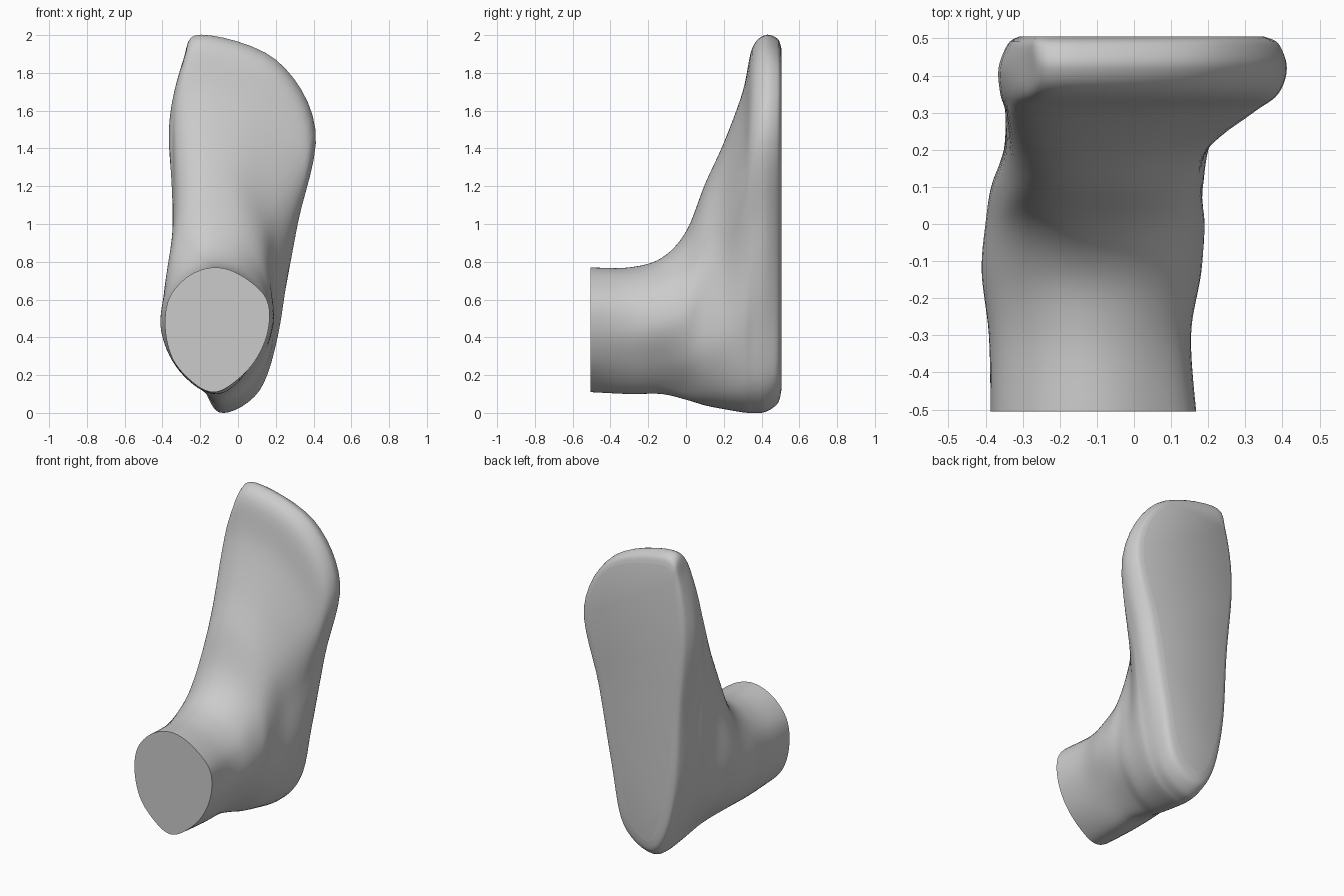
import bpy, bmesh, math

if "Cube" in bpy.data.objects:
    bpy.data.objects.remove(bpy.data.objects["Cube"])

# Slices from ankle cut to sole: y, z bottom, z top, five left x, five right x
SLICES = [
    (-.505, .11, .77, -.23, -.34, -.385, -.365, -.26, -.03, .09, .16, .15, .02),
    (-.30, .10, .77, -.23, -.34, -.39, -.365, -.26, -.02, .08, .15, .13, .01),
    (-.13, .10, .82, -.23, -.35, -.41, -.375, -.27, -.01, .10, .18, .14, .01),
    (.00, .07, .96, -.20, -.34, -.40, -.365, -.27, .00, .13, .19, .13, .00),
    (.10, .04, 1.21, -.17, -.33, -.385, -.345, -.28, .05, .17, .18, .13, .00),
    (.20, .02, 1.43, -.17, -.32, -.35, -.34, -.30, .08, .19, .195, .18, .03),
    (.30, .003, 1.70, -.17, -.30, -.34, -.345, -.32, .11, .215, .26, .315, .10),
    (.35, .00, 1.93, -.18, -.30, -.33, -.36, -.30, .12, .22, .30, .385, .17),
    (.42, .005, 2.0, -.18, -.29, -.32, -.365, -.29, .12, .215, .315, .41, .20),
    (.485, .05, 1.98, -.19, -.27, -.30, -.34, -.29, .11, .19, .28, .39, .20),
    (.505, .12, 1.93, -.16, -.24, -.27, -.31, -.27, .07, .15, .23, .35, .20),
]
FRACTIONS = [(1 - math.cos(math.radians(a))) / 2 for a in (30, 60, 90, 120, 150)]


def spline(a, b, c, d, t):
    """Catmull-Rom between b and c, for tuples."""
    return tuple(q + .5 * t * (r - p + t * (2*p - 5*q + 4*r - s + t * (3*(q - r) + s - p)))
                 for p, q, r, s in zip(a, b, c, d))


def contour(row, steps=6):
    """Smooth closed outline at one depth."""
    y, zb, zt = row[:3]
    t = y + .5
    zs = [zb + (zt - zb) * f for f in FRACTIONS]
    left, right = list(zip(row[3:8], zs)), list(zip(row[8:13], zs))
    pts = [(-.13 + .06 * t, zb)] + right + [(-.12 - .08 * t, zt)] + left[::-1]
    n = len(pts)
    out = []
    for i in range(n):
        for k in range(steps):
            x, z = spline(pts[i-1], pts[i], pts[(i+1) % n], pts[(i+2) % n], k / steps)
            out.append((x, y, z))
    return out


# Interpolate slices and skin them
rows = []
last = len(SLICES) - 1
for i in range(last):
    for k in range(6):
        rows.append(spline(SLICES[max(i-1, 0)], SLICES[i], SLICES[i+1],
                           SLICES[min(i+2, last)], k / 6))
rows.append(SLICES[-1])

bm = bmesh.new()
rings = [[bm.verts.new(p) for p in contour(r)] for r in rows]
for a, b in zip(rings, rings[1:]):
    for j in range(len(a)):
        k = (j + 1) % len(a)
        bm.faces.new((a[j], a[k], b[k], b[j]))
# Flat ankle cut and sole
bm.faces.new(rings[0][::-1])
bm.faces.new(rings[-1])
bmesh.ops.recalc_face_normals(bm, faces=bm.faces)
mesh = bpy.data.meshes.new("foot")
bm.to_mesh(mesh)
bm.free()
foot = bpy.data.objects.new("foot", mesh)
bpy.context.collection.objects.link(foot)
bpy.context.view_layer.objects.active = foot
foot.select_set(True)
bpy.ops.object.shade_smooth_by_angle(angle=math.radians(40))
